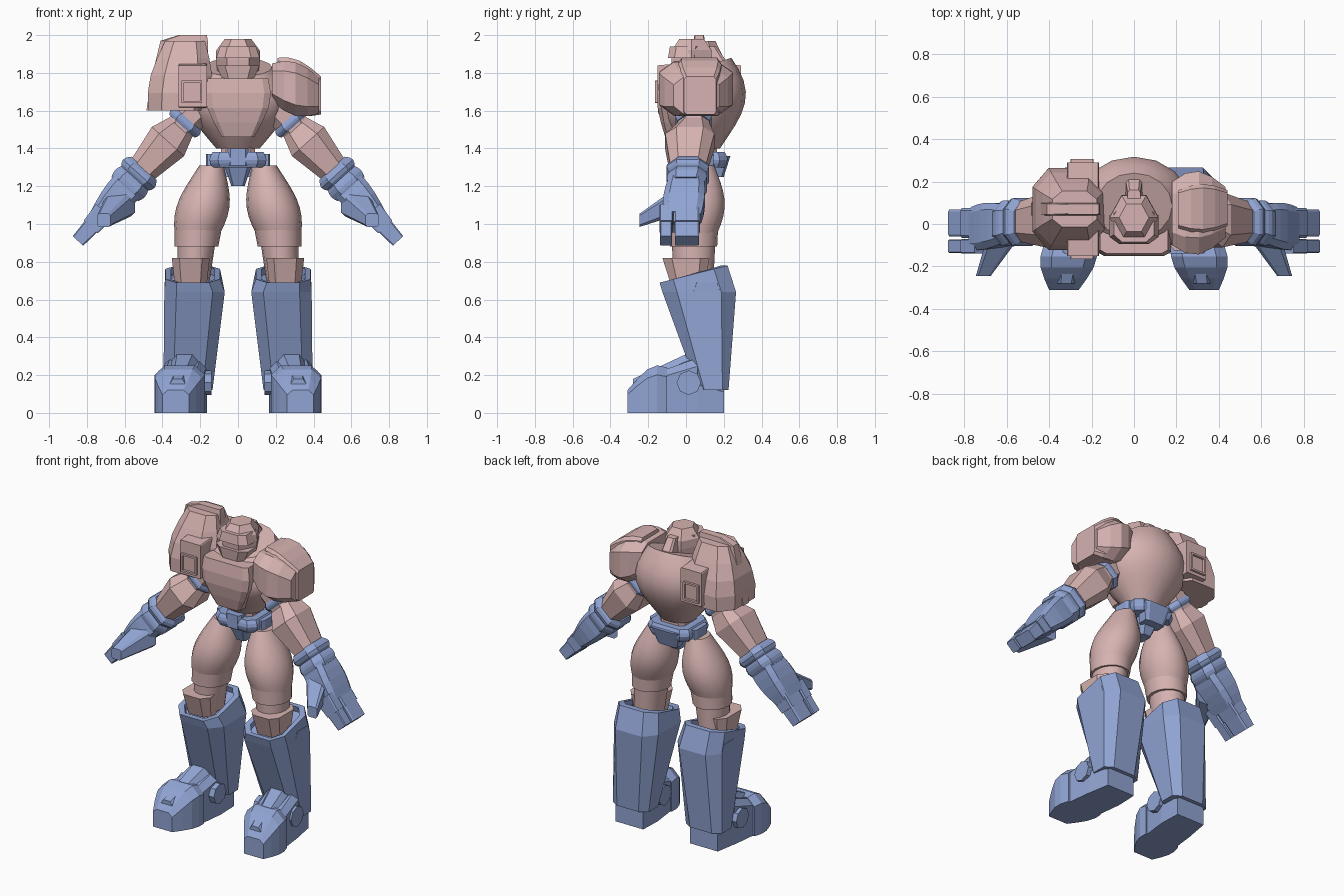
import bpy
import bmesh
from math import cos, sin, pi, radians
from mathutils import Vector

cube = bpy.data.objects.get("Cube")
if cube:
    bpy.data.objects.remove(cube, do_unlink=True)


def material(name, red, green, blue):
    mat = bpy.data.materials.new(name)
    mat.use_nodes = True
    mat.diffuse_color = (red, green, blue, 1)
    mat.node_tree.nodes["Principled BSDF"].inputs["Base Color"].default_value = mat.diffuse_color
    return mat


PINK = material("dusty pink", red=.67, green=.45, blue=.44)
BLUE = material("soft blue", red=.28, green=.37, blue=.65)

# Section planes: each pair spans the cross-section of a part
X, Y, Z = Vector((1, 0, 0)), Vector((0, 1, 0)), Vector((0, 0, 1))
ARM_LINE = Vector((.67, 0, -.74)).normalized()
UPRIGHT, FORWARD, OUTWARD, ALONG_ARM = (X, Y), (X, Z), (Y, Z), (ARM_LINE.cross(Y), Y)


def outline(sides, cut, flat):
    """Unit cross-section: regular polygon, or rectangle with cut corners."""
    if sides:
        return [(cos(2 * pi * i / sides), sin(2 * pi * i / sides)) for i in range(sides)]
    near, low = 1 - cut, -1 if flat else cut - 1
    low_near = 1 if flat else near
    return [(1, low), (1, near), (near, 1), (-near, 1),
            (-1, near), (-1, low), (-low_near, -1), (low_near, -1)]


def part(name, mat, plane, start, end, size, tip=None, swell=0, sides=0, cut=.3,
         flat=False, tilt=0, inset=0, mirror=1):
    """Solid swept from start to end; swell rounds it out between the two end sizes."""
    start, end, size = Vector(start), Vector(end), Vector(size)
    tip = Vector(tip) if tip else size
    rows = (8 if sides > 8 else 4) if swell else 1
    stations = []
    for row in range(rows + 1):
        t = row / rows
        stations.append((t, start.lerp(end, t), size.lerp(tip, t) * (1 + swell * sin(pi * t))))
    if inset:
        sunk = end - (end - start).normalized() * inset
        stations += [(1, end, tip * .8), (1, sunk, tip * .8)]

    bm = bmesh.new()
    rings = []
    for t, centre, extent in stations:
        ring = []
        for a, b in outline(sides, cut, flat):
            rise = b + 1 if flat else b
            point = centre + (plane[0] * a * extent.x + plane[1] * rise * extent.y) / 2
            point.z += tilt * t * b
            point.x *= mirror
            ring.append(bm.verts.new(point))
        rings.append(ring)
    for lower, upper in zip(rings, rings[1:]):
        for i in range(len(lower)):
            bm.faces.new((lower[i - 1], lower[i], upper[i], upper[i - 1]))
    bm.faces.new(rings[0])
    bm.faces.new(rings[-1])
    bmesh.ops.remove_doubles(bm, verts=bm.verts, dist=.0001)
    bmesh.ops.recalc_face_normals(bm, faces=bm.faces)
    mesh = bpy.data.meshes.new(name)
    bm.to_mesh(mesh)
    bm.free()
    mesh.materials.append(mat)
    obj = bpy.data.objects.new(name, mesh)
    bpy.context.collection.objects.link(obj)
    if sides > 8:
        bpy.ops.object.select_all(action='DESELECT')
        obj.select_set(True)
        bpy.context.view_layer.objects.active = obj
        bpy.ops.object.shade_smooth_by_angle(angle=radians(30))


def arm(distance, depth=0):
    """Point on the arm line, measured from the shoulder."""
    return Vector((.25, .04 + depth, 1.57)) + ARM_LINE * distance


# Torso: rounded body with a neckline that drops at the front
part("torso", PINK, UPRIGHT, start=(0, .08, 1.4), end=(0, .085, 1.83),
     size=(.23, .2), tip=(.36, .31), swell=.8, sides=16, tilt=.05)
part("chest_plate", PINK, UPRIGHT, start=(0, -.05, 1.46), end=(0, -.05, 1.77),
     size=(.17, .12), tip=(.32, .18), swell=.33, cut=.2)
part("waist", PINK, UPRIGHT, start=(0, .08, 1.34), end=(0, .08, 1.46), size=(.18, .17))

# Belt and pelvis
part("belt", BLUE, UPRIGHT, start=(0, .08, 1.3), end=(0, .08, 1.38), size=(.27, .25), swell=.12)
part("belt_buckle", BLUE, UPRIGHT, start=(0, 0, 1.31), end=(0, 0, 1.4), size=(.11, .12))
part("belt_back", BLUE, UPRIGHT, start=(0, .16, 1.25), end=(0, .19, 1.36),
     size=(.14, .08), tip=(.2, .09))
part("pelvis", BLUE, UPRIGHT, start=(0, .07, 1.2), end=(0, .08, 1.33),
     size=(.07, .1), tip=(.16, .22))

# Head: six-sided helmet with crown, brow, jaw and rear fin
part("helmet", PINK, UPRIGHT, start=(0, .03, 1.72), end=(0, .03, 1.92),
     size=(.17, .19), tip=(.23, .24), swell=.12, sides=6)
part("helmet_crown", PINK, UPRIGHT, start=(0, .03, 1.92), end=(0, .03, 1.98),
     size=(.23, .24), tip=(.14, .15), sides=6)
part("brow", PINK, UPRIGHT, start=(0, -.01, 1.88), end=(0, 0, 1.94),
     size=(.23, .17), tip=(.19, .17), cut=.4)
part("jaw", PINK, UPRIGHT, start=(0, -.01, 1.76), end=(0, -.01, 1.84),
     size=(.16, .15), tip=(.23, .17), cut=.4)
part("helmet_fin", PINK, UPRIGHT, start=(0, .17, 1.84), end=(0, .12, 1.94),
     size=(.08, .12), tip=(.06, .08))

# Right shoulder: tall domed pad with a ridge and framed boxes
part("right_shoulder_pad", PINK, UPRIGHT, start=(-.32, .07, 1.6), end=(-.28, .07, 1.97),
     size=(.31, .38), tip=(.21, .17), swell=.25, cut=.45)
part("right_shoulder_ridge", PINK, UPRIGHT, start=(-.325, .07, 1.6), end=(-.285, .07, 1.97),
     size=(.32, .07), tip=(.25, .06), swell=.04, cut=.15)
part("right_shoulder_crest", PINK, UPRIGHT, start=(-.285, .07, 1.97), end=(-.24, .07, 2),
     size=(.25, .06), tip=(.15, .05), cut=.15)
for face, facing in (("front", -1), ("back", 1)):
    def depth(distance):
        return .07 + facing * distance

    part("right_shoulder_box_" + face, PINK, FORWARD, start=(-.24, depth(.1), 1.73),
         end=(-.24, depth(.22), 1.73), size=(.15, .24), tip=(.15, .22), cut=.05)
    part("right_shoulder_frame_" + face, PINK, FORWARD, start=(-.245, depth(.2), 1.7),
         end=(-.245, depth(.235), 1.7), size=(.11, .12), cut=.05, inset=.015)

# Left shoulder: faceted pad with a raised outer panel
part("left_shoulder_pad", PINK, OUTWARD, start=(.18, .05, 1.75), end=(.43, .055, 1.68),
     size=(.3, .2), tip=(.24, .19), swell=.45, cut=.4)
part("left_shoulder_panel", PINK, OUTWARD, start=(.21, .07, 1.76), end=(.44, .075, 1.68),
     size=(.18, .24), tip=(.17, .2), swell=.32, cut=.15)

for side, flip in (("left", 1), ("right", -1)):
    # Arm
    part(side + "_upper_arm", PINK, ALONG_ARM, start=arm(-.1), end=arm(.16),
         size=(.18, .18), tip=(.15, .16), cut=.5, mirror=flip)
    part(side + "_arm_band", BLUE, ALONG_ARM, start=arm(.02), end=arm(.07),
         size=(.18, .17), swell=.12, cut=.5, mirror=flip)
    part(side + "_elbow", PINK, ALONG_ARM, start=arm(.08), end=arm(.18, depth=-.02),
         size=(.16, .16), tip=(.23, .26), cut=.45, mirror=flip)
    part(side + "_forearm", PINK, ALONG_ARM, start=arm(.18, depth=-.02),
         end=arm(.41, depth=-.03), size=(.23, .26), tip=(.15, .18), cut=.45, mirror=flip)
    part(side + "_cuff", BLUE, ALONG_ARM, start=arm(.37, depth=-.03),
         end=arm(.45, depth=-.03), size=(.18, .18), swell=.25, cut=.45, mirror=flip)
    part(side + "_wrist", BLUE, ALONG_ARM, start=arm(.44, depth=-.03),
         end=arm(.52, depth=-.04), size=(.19, .19), swell=.12, cut=.45, mirror=flip)

    # Hand: palm, split fingers and thumb
    part(side + "_palm", BLUE, ALONG_ARM, start=arm(.5, depth=-.04),
         end=arm(.73, depth=-.06), size=(.18, .19), tip=(.11, .2), swell=.12, mirror=flip)
    for finger, shift, breadth in (("_index_finger", -.145, .07), ("_other_fingers", -.035, .14)):
        part(side + finger + "_base", BLUE, ALONG_ARM, start=arm(.68, shift),
             end=arm(.79, shift), size=(.12, breadth), tip=(.1, breadth), cut=.15, mirror=flip)
        part(side + finger + "_tip", BLUE, ALONG_ARM, start=arm(.78, shift),
             end=arm(.89, shift), size=(.09, breadth * .9), tip=(.075, breadth * .9),
             cut=.15, mirror=flip)
    part(side + "_thumb", BLUE, FORWARD, start=(.62, -.07, 1.11), end=(.71, -.245, 1.02),
         size=(.15, .14), tip=(.07, .07), mirror=flip)

    # Upper leg
    part(side + "_thigh", PINK, UPRIGHT, start=(.215, .04, .95), end=(.14, .07, 1.31),
         size=(.24, .25), tip=(.13, .16), swell=.45, sides=16, mirror=flip)
    part(side + "_thigh_band", PINK, UPRIGHT, start=(.22, .04, .88), end=(.21, .04, .98),
         size=(.23, .25), tip=(.25, .26), sides=16, mirror=flip)
    part(side + "_knee", PINK, UPRIGHT, start=(.235, .04, .7), end=(.22, .04, .9),
         size=(.17, .21), tip=(.2, .23), sides=16, mirror=flip)
    part(side + "_knee_guard", PINK, UPRIGHT, start=(.25, .01, .68), end=(.25, 0, .82),
         size=(.17, .18), tip=(.2, .25), cut=.4, mirror=flip)
    part(side + "_belt_clip", BLUE, UPRIGHT, start=(.14, .08, 1.29), end=(.14, .08, 1.37),
         size=(.06, .13), mirror=flip)

    # Boot: tapered shaft, slanted open rim and side flange
    part(side + "_boot_shaft", BLUE, UPRIGHT, start=(.265, .145, .12), end=(.23, .07, .64),
         size=(.26, .16), tip=(.32, .39), cut=.4, mirror=flip)
    part(side + "_boot_rim", BLUE, UPRIGHT, start=(.23, .07, .64), end=(.24, .04, .735),
         size=(.32, .39), tip=(.29, .36), cut=.4, tilt=.045, inset=.04, mirror=flip)
    part(side + "_boot_flange", BLUE, OUTWARD, start=(.34, .1, .5), end=(.39, .11, .49),
         size=(.2, .44), tip=(.15, .4), mirror=flip)

    # Foot: flat on the ground and turned slightly outward
    part(side + "_heel", BLUE, FORWARD, start=(.28, .05, 0), end=(.27, .2, 0),
         size=(.23, .18), tip=(.2, .13), flat=True, mirror=flip)
    part(side + "_midfoot", BLUE, FORWARD, start=(.28, .06, 0), end=(.3, -.11, 0),
         size=(.23, .29), tip=(.23, .23), flat=True, mirror=flip)
    part(side + "_toe_cap", BLUE, FORWARD, start=(.3, -.1, 0), end=(.33, -.31, 0),
         size=(.25, .24), tip=(.14, .12), swell=.28, cut=.4, flat=True, mirror=flip)
    part(side + "_instep_ridge", BLUE, FORWARD, start=(.28, .02, .22), end=(.32, -.28, .12),
         size=(.14, .2), tip=(.08, .12), cut=.4, mirror=flip)
    part(side + "_ankle_disc", BLUE, OUTWARD, start=(.14, .015, .16), end=(.42, .015, .16),
         size=(.13, .13), sides=8, mirror=flip)
